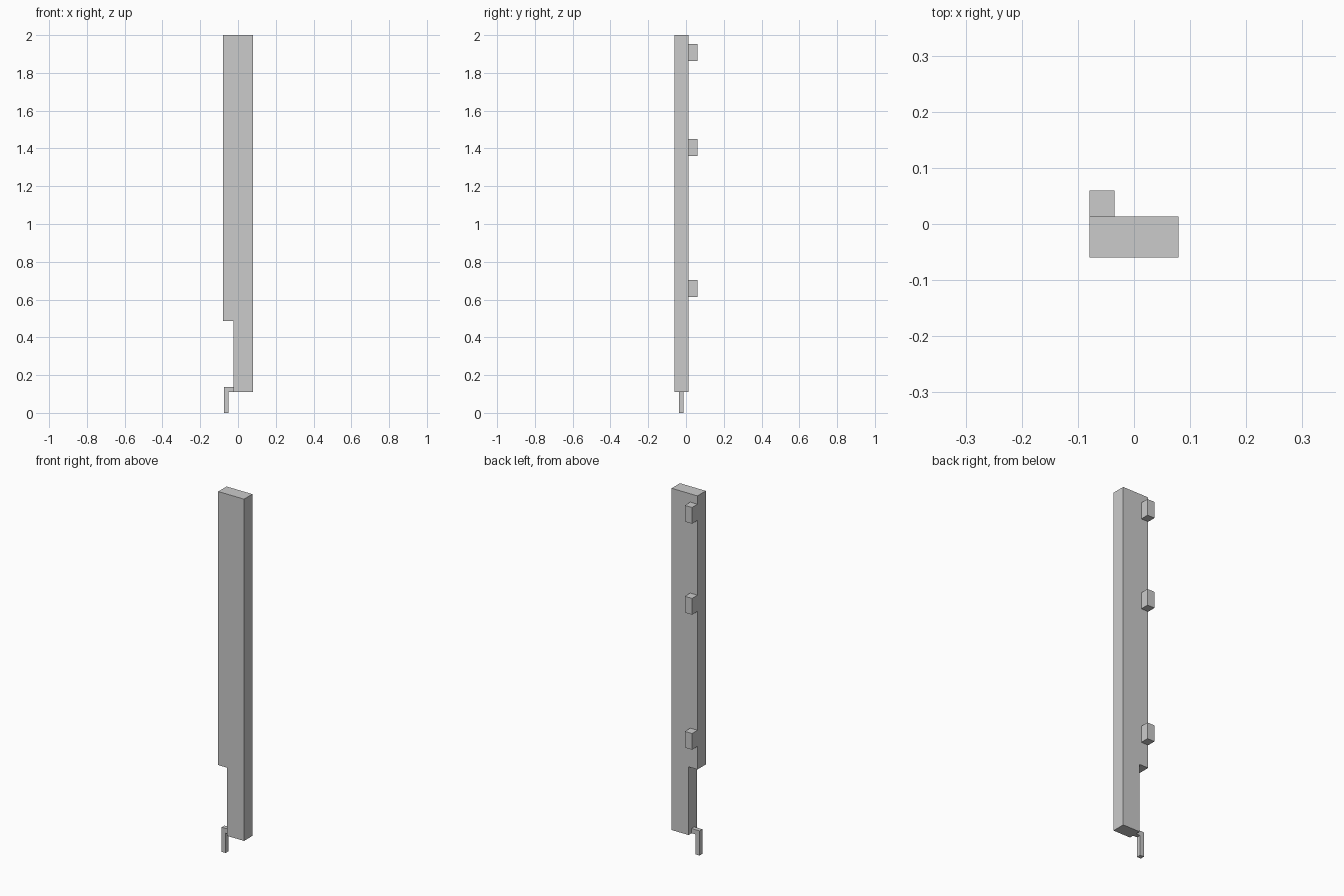
import bpy, bmesh

if "Cube" in bpy.data.objects:
    bpy.data.objects.remove(bpy.data.objects["Cube"])


def prism(name, profile, y0, y1):
    """Extrude an x-z outline from y0 to y1."""
    bm = bmesh.new()
    face = bm.faces.new([bm.verts.new((x, y0, z)) for x, z in profile])
    ext = bmesh.ops.extrude_face_region(bm, geom=[face])
    verts = [v for v in ext["geom"] if isinstance(v, bmesh.types.BMVert)]
    bmesh.ops.translate(bm, vec=(0, y1 - y0, 0), verts=verts)
    bmesh.ops.recalc_face_normals(bm, faces=bm.faces)
    mesh = bpy.data.meshes.new(name)
    bm.to_mesh(mesh)
    bm.free()
    obj = bpy.data.objects.new(name, mesh)
    bpy.context.collection.objects.link(obj)
    return obj


LEFT, RIGHT = -0.079, 0.079
FRONT, SEAM, BACK = -0.06, 0.013, 0.06
BOTTOM, TOP, NOTCH_X, NOTCH_Z = 0.11, 2.0, -0.025, 0.487

# Tall plank with the lower left corner cut away
prism("plank", [(NOTCH_X, BOTTOM), (RIGHT, BOTTOM), (RIGHT, TOP),
                (LEFT, TOP), (LEFT, NOTCH_Z), (NOTCH_X, NOTCH_Z)], FRONT, SEAM)

# Mounting blocks on the back, flush with the left edge
for i, z in enumerate((0.659, 1.406, 1.909), 1):
    prism(f"mounting_block_{i}", [(LEFT, z - 0.045), (-0.035, z - 0.045),
                                  (-0.035, z + 0.045), (LEFT, z + 0.045)], SEAM, BACK)

# Bent pin reaching sideways from the plank and down to the floor
prism("bent_pin", [(-0.074, 0), (-0.05, 0), (-0.05, BOTTOM), (NOTCH_X, BOTTOM),
                   (NOTCH_X, 0.136), (-0.074, 0.136)], -0.037, -0.013)
